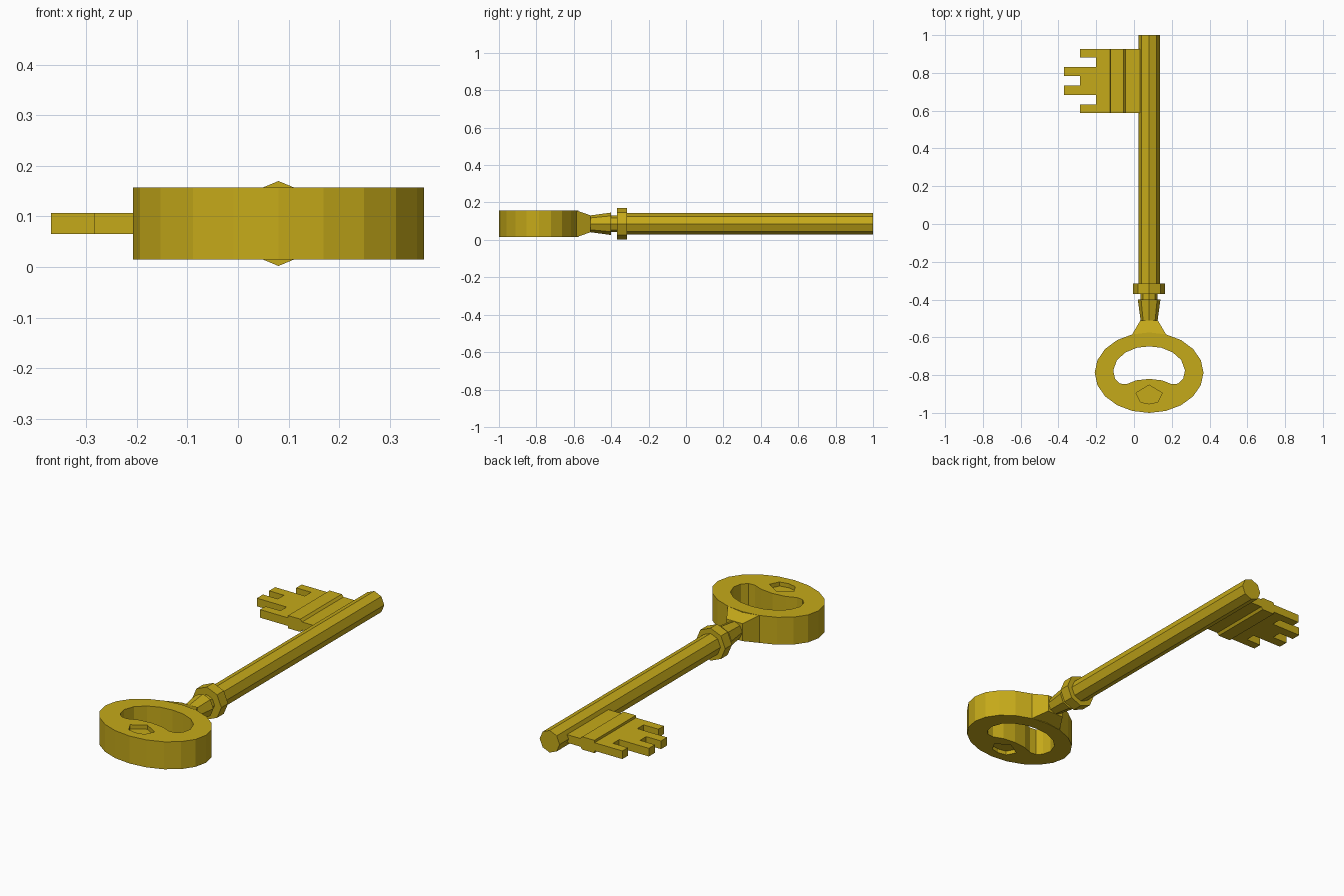
import bpy, bmesh, math
from mathutils import Matrix

if "Cube" in bpy.data.objects:
    bpy.data.objects.remove(bpy.data.objects["Cube"])

CX, CZ = 0.08, 0.086
gold = bpy.data.materials.new("gold")
gold.diffuse_color = (0.56, 0.40, 0.01, 1)
gold.use_nodes = True
gold.node_tree.nodes["Principled BSDF"].inputs["Base Color"].default_value = gold.diffuse_color


def finish(name, bm):
    bmesh.ops.recalc_face_normals(bm, faces=bm.faces)
    me = bpy.data.meshes.new(name)
    bm.to_mesh(me)
    bm.free()
    ob = bpy.data.objects.new(name, me)
    bpy.context.collection.objects.link(ob)
    me.materials.append(gold)
    return ob


def loft(name, rings):
    """Skin a list of equal-length point rings and cap both ends."""
    bm = bmesh.new()
    vs = [[bm.verts.new(p) for p in r] for r in rings]
    n = len(vs[0])
    for a, b in zip(vs, vs[1:]):
        for i in range(n):
            bm.faces.new((a[i], a[(i + 1) % n], b[(i + 1) % n], b[i]))
    bm.faces.new(vs[0])
    bm.faces.new(vs[-1])
    return finish(name, bm)


def prism(name, pts, z0, z1):
    return loft(name, [[(x, y, z) for x, y in pts] for z in (z0, z1)])


def octagon(r, y):
    return [(CX + r * math.cos(i * math.pi / 4), y, CZ + r * math.sin(i * math.pi / 4))
            for i in range(8)]


def rect(w, h, y):
    return [(CX + sx * w, y, CZ + sz * h) for sx, sz in ((-1, -1), (1, -1), (1, 1), (-1, 1))]


def mirrored(half):
    """Half outline, first and last points on the centre line."""
    return [(CX + x, y) for x, y in half] + [(CX - x, y) for x, y in half[-2:0:-1]]


# shaft, collar and neck
loft("shaft", [octagon(0.057, -0.33), octagon(0.057, 1.0)])
loft("collar", [octagon(0.084, -0.37), octagon(0.084, -0.315)])
loft("neck", [octagon(0.045, -0.53), octagon(0.045, -0.51), octagon(0.06, -0.40)])
loft("neck_ring", [octagon(0.045, -0.41), octagon(0.045, -0.36)])

# flare joining neck and bow
loft("bow_flare", [rect(0.09, 0.071, -0.63), rect(0.09, 0.071, -0.585), rect(0.046, 0.045, -0.51)])

# bow: oval with a kidney opening and a recess on each face
oval = [(CX + 0.288 * math.cos(i * math.pi / 10), -0.787 + 0.213 * math.sin(i * math.pi / 10))
        for i in range(20)]
bow = prism("bow", oval, CZ - 0.071, CZ + 0.071)
kidney = mirrored([(0, -0.648), (0.065, -0.655), (0.125, -0.68), (0.17, -0.72), (0.19, -0.775),
                   (0.18, -0.82), (0.155, -0.845), (0.12, -0.848), (0.07, -0.828), (0, -0.82)])
gem = mirrored([(0, -0.853), (0.07, -0.895), (0.045, -0.943), (0, -0.952)])
cutters = [prism("opening_cutter", kidney, -0.1, 0.3),
           prism("upper_recess_cutter", gem, CZ + 0.05, 0.3),
           prism("lower_recess_cutter", gem, -0.1, CZ - 0.05)]
for c in cutters:
    m = bow.modifiers.new("cut", "BOOLEAN")
    m.operation, m.solver, m.object = "DIFFERENCE", "EXACT", c
    c.hide_render = True
    c.hide_viewport = False
    c.display_type = "WIRE"
bpy.context.view_layer.update()
cut_mesh = bpy.data.meshes.new_from_object(bow.evaluated_get(bpy.context.evaluated_depsgraph_get()))
bow.modifiers.clear()
bow.data = cut_mesh
for c in cutters:
    bpy.data.objects.remove(c)

# bit web with a stepped thickness
web = [(0.06, 0.021), (-0.045, 0.021), (-0.055, 0.033), (-0.125, 0.033), (-0.126, 0.021), (-0.2, 0.021)]
section = [(x, CZ + t) for x, t in web] + [(x, CZ - t) for x, t in reversed(web)]
loft("bit_web", [[(x, y, z) for x, z in section] for y in (0.588, 0.927)])

# bit teeth, mirrored about the middle of the bit
for s, side in ((-1, "lower"), (1, "upper")):
    for part, x0, x1, a, b in (("outer_tooth", -0.285, -0.195, 0.125, 0.1695),
                               ("long_tooth", -0.37, -0.28, 0.025, 0.0745),
                               ("tooth_block", -0.285, -0.195, 0, 0.0745)):
        y0, y1 = 0.7575 + s * a, 0.7575 + s * b
        prism(f"{side}_{part}", [(x0, y0), (x1, y0), (x1, y1), (x0, y1)], CZ - 0.021, CZ + 0.021)
